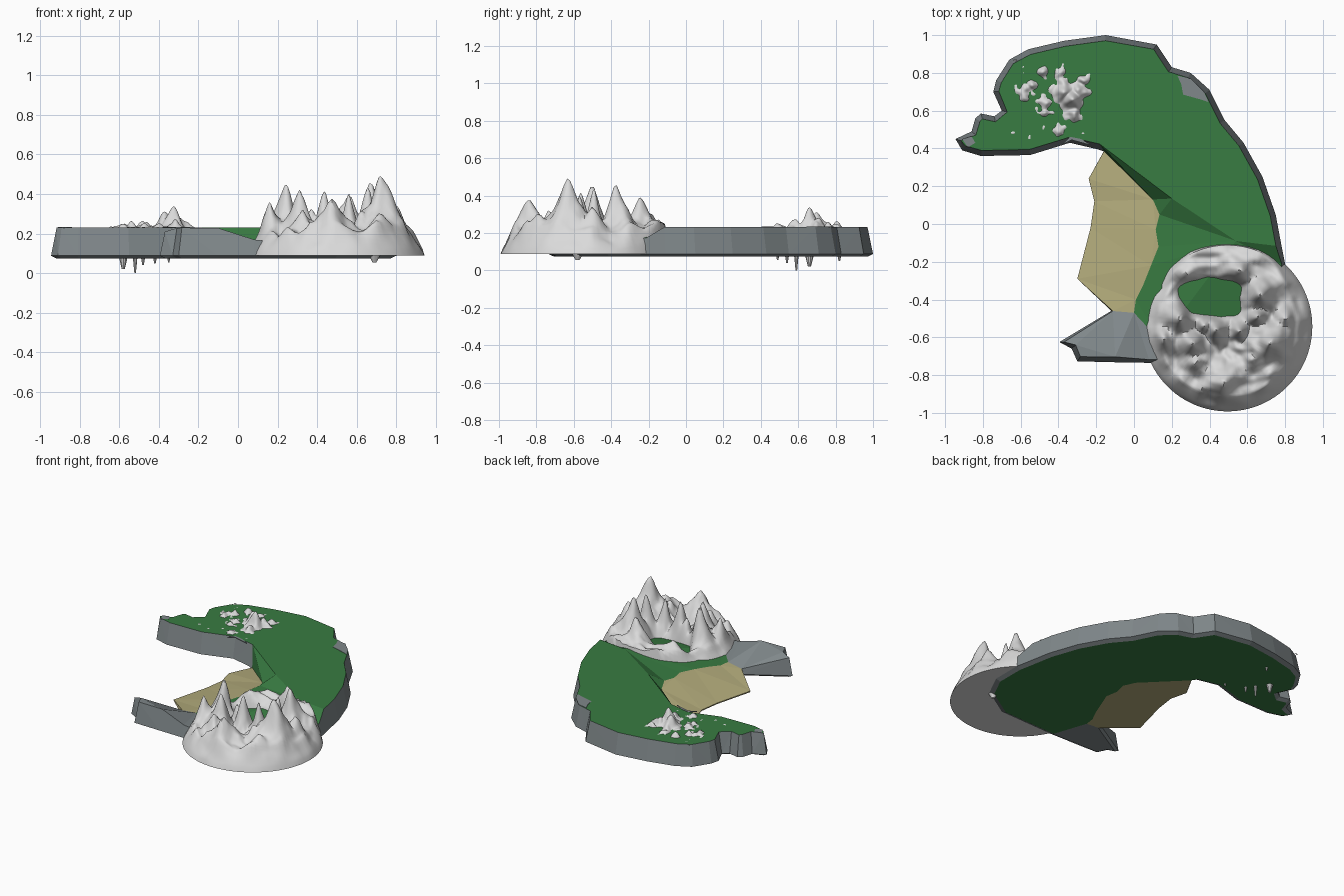
import bpy, bmesh, math
from mathutils import Vector, noise

if "Cube" in bpy.data.objects:
    bpy.data.objects.remove(bpy.data.objects["Cube"])

def material(name, rgb):
    m = bpy.data.materials.new(name)
    m.diffuse_color = (*rgb, 1)
    m.use_nodes = True
    m.node_tree.nodes["Principled BSDF"].inputs["Base Color"].default_value = m.diffuse_color
    return m

GRASS = material("grass green", (0.040, 0.200, 0.054))
CLIFF = material("cliff grey", (0.215, 0.245, 0.255))
SAND = material("beach sand", (0.45, 0.41, 0.20))
ROCK = material("mountain rock", (0.70, 0.70, 0.70))

def finish(name, bm, mats, smooth=False):
    bmesh.ops.remove_doubles(bm, verts=bm.verts, dist=0.0005)
    bmesh.ops.recalc_face_normals(bm, faces=bm.faces)
    me = bpy.data.meshes.new(name)
    bm.to_mesh(me)
    bm.free()
    for m in mats:
        me.materials.append(m)
    ob = bpy.data.objects.new(name, me)
    bpy.context.collection.objects.link(ob)
    if smooth:
        for p in me.polygons:
            p.use_smooth = True
    return ob

# ---- Island: one shoreline, clockwise from the western cape ----
TOP = 0.232
plateau = [(-.945, .45), (-.86, .49), (-.84, .56), (-.81, .585), (-.74, .57), (-.70, .60),
           (-.745, .70), (-.73, .76), (-.66, .87), (-.56, .925), (-.37, .97), (-.15, 1.0),
           (.12, .95), (.20, .83), (.30, .80), (.40, .71), (.48, .55), (.58, .43),
           (.68, .25), (.75, .05), (.78, -.11)]
east = [(.80, -.21, .175), (.80, -.42, .15), (.72, -.58, .13), (.5, -.72, .12)]
headland = [(.08, -.735, .17), (-.10, -.732, .228), (-.30, -.727, .23), (-.33, -.66, .228), (-.395, -.625, .21)]
beach = [(-.12, -.46, .125), (-.30, -.29, .084), (-.23, -.02, .084), (-.21, .12, .084),
         (-.24, .24, .084), (-.16, .385, .09)]
inner = [(-.19, .395), (-.34, .43), (-.55, .365), (-.81, .36), (-.91, .39)]
groups = [[(x, y, TOP) for x, y in plateau], east, headland, beach, [(x, y, TOP) for x, y in inner]]
shore = [Vector(p) for g in groups for p in g]

def inset(i, d):
    """Shoreline point i moved inland by d."""
    a, b, c = shore[i - 1], shore[i], shore[(i + 1) % len(shore)]
    e1, e2 = (b - a).xy.normalized(), (c - b).xy.normalized()
    n = Vector((e1.y + e2.y, -e1.x - e2.x)).normalized()
    return b.xy + n * d

top, mid, low = [], [], []
for i, p in enumerate(shore):
    top.append((*inset(i, (p.z - .084) * .2), p.z))
    mid.append((p.x, p.y, .088 if p.z > .1 else .080))
    flat = p.z < .1
    low.append((*inset(i, .004 if flat else .03), .074))

def split(ring):
    out, k = [], 0
    for g in groups:
        out.append(ring[k:k + len(g)])
        k += len(g)
    return out

bm = bmesh.new()

def face(pts, mat):
    f = bm.faces.new([bm.verts.new(p) for p in pts])
    f.material_index = mat
    bmesh.ops.triangulate(bm, faces=[f])

for i in range(len(shore)):
    j = (i + 1) % len(shore)
    is_beach = shore[i].z < .13 and shore[j].z < .1 and shore[i].x < 0
    for a, b in ((top, mid), (mid, low)):
        face([a[i], a[j], b[j], b[i]], 2 if is_beach else 1)

# Top: plateau, step down to the bay, grassy slope, sand, headland
P, E, H, B, I = split(top)
corner, crease, knee = (.20, .135, TOP), (.54, -.09, TOP), (.14, -.62, .15)
wave = [(.10, .13, .15), (.135, .05, .17), (.115, -.03, .165), (.13, -.12, .165),
        (.09, -.22, .16), (.05, -.32, .15), (.01, -.40, .14), (0, -.47, .14)]
face(P + [crease, corner] + I, 0)
face([B[-1], wave[0], corner, I[0]], 0)
face([corner, crease, wave[3], wave[2], wave[1], wave[0]], 0)
face([crease, P[-1], E[0], E[1]], 0)
face([crease, E[1], E[2], E[3], knee] + wave[:2:-1], 0)
face(B + wave, 2)
face([E[3]] + H + [B[0], wave[-1], knee], 1)
# Underside, split along the same sand line
P, E, H, B, I = split(low)
wl = [(x, y, .074) for x, y, z in wave]
face(B + wl, 2)
face(P + E + [H[0], wl[-1]] + wl[-2::-1] + [B[-1]] + I, 0)
face(H + [B[0], wl[-1]], 1)
finish("island", bm, [GRASS, CLIFF, SAND])

# Bare stone patches on the grass edge
def patch(name, pts):
    global bm
    bm = bmesh.new()
    lo, hi = TOP - .003, TOP + .002
    face([(x, y, hi) for x, y in pts], 0)
    for (x, y), (u, v) in zip(pts, pts[1:] + pts[:1]):
        face([(x, y, hi), (u, v, hi), (u, v, lo), (x, y, lo)], 0)
    finish(name, bm, [CLIFF])

patch("stone_patch_east", [(.23, .785), (.30, .77), (.37, .70), (.395, .645), (.35, .66), (.26, .685), (.25, .74)])
patch("stone_patch_south", [(-.38, .42), (-.34, .462), (-.28, .45), (-.22, .415), (-.33, .445)])
patch("stone_patch_cape", [(-.91, .45), (-.86, .465), (-.84, .43), (-.88, .405)])

# ---- Mountain ring around a crater ----
CX, CY, R = .495, -.543, .449
peaks = [(.72, -.63, .30, .085), (.24, -.50, .27, .06), (.31, -.63, .22, .055), (.67, -.38, .25, .065),
         (.44, -.56, .20, .045), (.56, -.25, .17, .06), (.16, -.61, .15, .05), (.80, -.50, .14, .06),
         (.48, -.83, .17, .075), (.56, -.57, .20, .04), (.66, -.49, .22, .045), (.62, -.72, .12, .05),
         (.33, -.74, .12, .06), (.29, -.27, .08, .06), (.73, -.80, .09, .06), (.37, -.54, .13, .04)]

def mountain_height(x, y):
    r = math.hypot(x - CX, y - CY) / R
    north = max(0, min(1, (y + .35) / .2))
    ramp = max(0, min(1, (1 - r) / (.17 - .13 * north))) ** .75
    h = .115 + .045 * north
    h += max(a * math.exp(-(math.hypot(x - u, y - v) / s) ** 1.4) for u, v, a, s in peaks)
    h += .05 * noise.noise((x * 11, y * 11, 3.1)) * (1 - .6 * north) + .02 * noise.noise((x * 25, y * 25, 7))
    h -= .26 * math.exp(-((x - .41) / .145) ** 4 - ((y + .39) / .085) ** 4)
    return max(.088, .088 + ramp * h)

bm = bmesh.new()
N, M = 96, 50
rings = []
for k in range(1, M + 1):
    ring = []
    for i in range(N):
        a = 2 * math.pi * i / N
        rad = R * k / M
        x, y = CX + rad * math.cos(a), CY + rad * math.sin(a)
        ring.append(bm.verts.new((x, y, .088 if k == M else mountain_height(x, y))))
    rings.append(ring)
hub = bm.verts.new((CX, CY, mountain_height(CX, CY)))
for i in range(N):
    j = (i + 1) % N
    bm.faces.new((hub, rings[0][i], rings[0][j]))
    for a, b in zip(rings, rings[1:]):
        bm.faces.new((a[i], b[i], b[j], a[j]))
bm.faces.new(rings[-1])
ob = finish("mountain", bm, [ROCK], True)
bpy.context.view_layer.objects.active = ob
ob.select_set(True)
bpy.ops.object.shade_smooth_by_angle(angle=math.radians(60))

# ---- Small rock outcrops: only the parts above the grass are kept ----
crags = [(-.33, .66, .10, .045), (-.37, .70, .07, .05), (-.29, .70, .055, .04), (-.26, .76, .03, .03),
         (-.32, .58, .045, .035), (-.40, .50, .025, .035), (-.57, .70, .03, .04), (-.54, .74, .03, .03),
         (-.47, .64, .035, .035), (-.48, .81, .03, .03), (-.39, .80, .03, .025), (-.47, .59, .02, .025)]
bm = bmesh.new()
G = 70
grid = []
for i in range(G + 1):
    row = []
    for j in range(G + 1):
        x, y = -.65 + .44 * i / G, .45 + .42 * j / G
        h = max(a * 1.1 * math.exp(-(math.hypot(x - u, y - v) / s) ** 2) for u, v, a, s in crags)
        h += .022 * noise.noise((x * 28, y * 28, 1)) - .012
        row.append(bm.verts.new((x, y, TOP + h)))
    grid.append(row)
for i in range(G):
    for j in range(G):
        q = (grid[i][j], grid[i + 1][j], grid[i + 1][j + 1], grid[i][j + 1])
        if max(v.co.z for v in q) > TOP:
            bm.faces.new(q)
bmesh.ops.delete(bm, geom=[v for v in bm.verts if not v.link_faces], context='VERTS')
finish("rock_outcrops", bm, [ROCK], True)

# ---- Rock roots poking out below the island ----
for k, (x, y, z, r) in enumerate([(-.58, .66, .022, .028), (-.52, .59, 0, .014), (-.48, .54, .04, .014),
                                  (-.35, .49, .055, .012), (-.42, .82, .05, .014), (.69, -.58, .055, .035)]):
    bm = bmesh.new()
    bmesh.ops.create_cone(bm, segments=10, radius1=r * .3, radius2=r, depth=.1 - z, cap_ends=True)
    bmesh.ops.translate(bm, verts=bm.verts, vec=(x, y, (.1 + z) / 2))
    finish(f"rock_root_{k}", bm, [ROCK], False)
